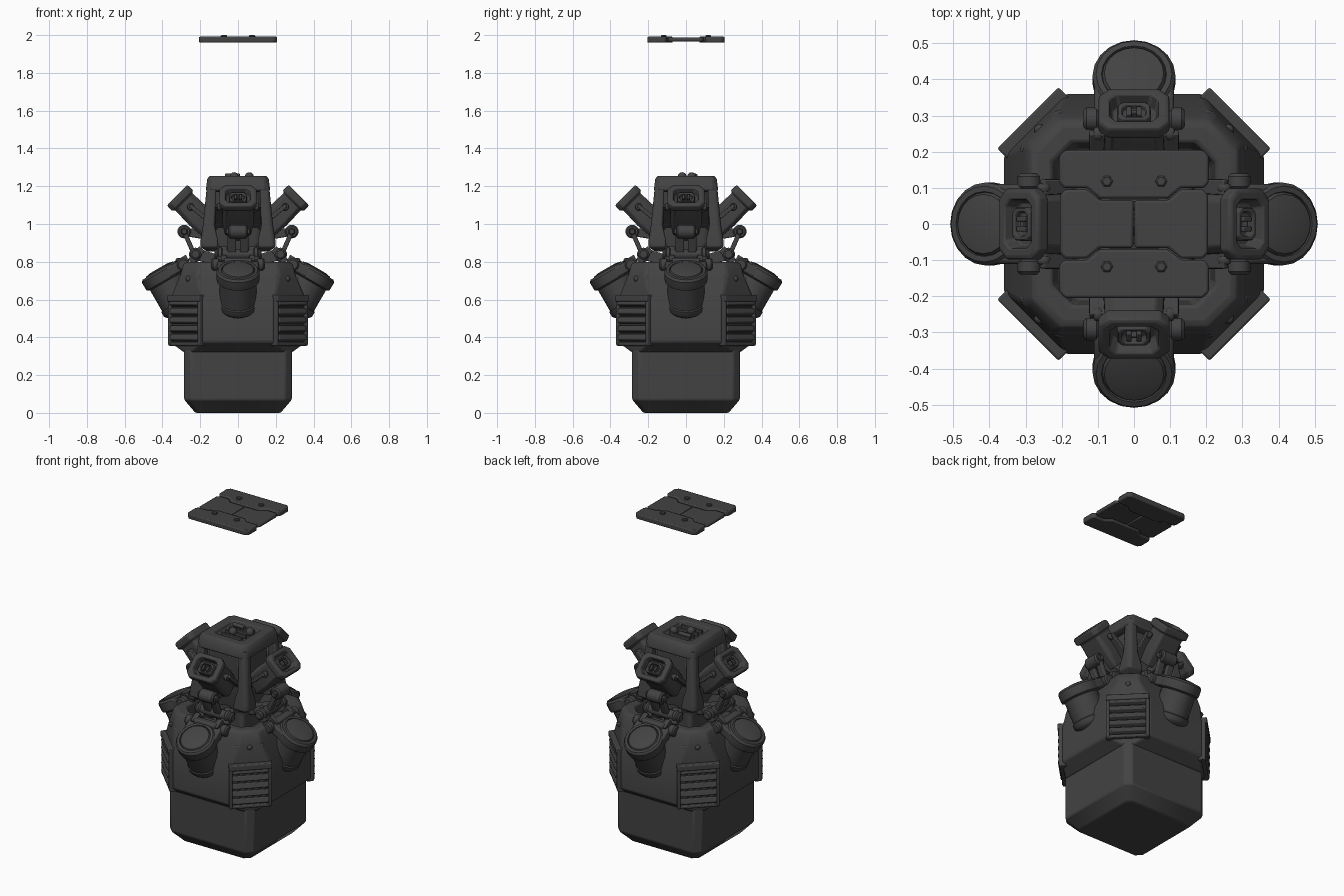
import bpy, bmesh, math
from mathutils import Matrix, Vector

if "Cube" in bpy.data.objects:
    bpy.data.objects.remove(bpy.data.objects["Cube"])

metal = bpy.data.materials.new("dark_grey_metal")
metal.diffuse_color = (0.055, 0.055, 0.055, 1)
metal.use_nodes = True
metal.node_tree.nodes["Principled BSDF"].inputs["Base Color"].default_value = metal.diffuse_color
SIDES = ("front", "right", "back", "left")
T, R = Matrix.Translation, Matrix.Rotation


def finish(name, bm, bevel=0.0, smooth=35):
    """Turn a bmesh into a shaded object with soft edges."""
    bmesh.ops.recalc_face_normals(bm, faces=bm.faces)
    for f in bm.faces:
        f.smooth = True
    for e in bm.edges:
        e.smooth = len(e.link_faces) == 2 and e.calc_face_angle(0) < math.radians(smooth)
    me = bpy.data.meshes.new(name)
    bm.to_mesh(me)
    bm.free()
    me.materials.append(metal)
    ob = bpy.data.objects.new(name, me)
    bpy.context.collection.objects.link(ob)
    if bevel:
        m = ob.modifiers.new("soft_edges", 'BEVEL')
        m.width, m.segments, m.limit_method = bevel, 2, 'ANGLE'
        m.angle_limit = math.radians(35)
    return ob


def around(ob, start=0):
    """Repeat a front part on all four sides."""
    base = ob.name
    for k in range(4):
        o = ob if k == 0 else ob.copy()
        if k:
            bpy.context.collection.objects.link(o)
        o.name = base + "_" + SIDES[k]
        o.rotation_euler.z = math.radians(start + 90 * k)


def octo(hx, hy, c, z):
    """Rectangle with its corners cut by c."""
    return [(hx - c, -hy, z), (hx, c - hy, z), (hx, hy - c, z), (hx - c, hy, z),
            (c - hx, hy, z), (-hx, hy - c, z), (-hx, c - hy, z), (c - hx, -hy, z)]


def loft(bm, rings, mat=Matrix()):
    vs = [[bm.verts.new(mat @ Vector(p)) for p in r] for r in rings]
    n = len(vs[0])
    for a, b in zip(vs, vs[1:]):
        for i in range(n):
            bm.faces.new((a[i], a[(i + 1) % n], b[(i + 1) % n], b[i]))
    bm.faces.new(vs[0][::-1])
    bm.faces.new(vs[-1])


def lathe(bm, profile, mat, n=20):
    loft(bm, [[(r * math.cos(2 * math.pi * i / n), r * math.sin(2 * math.pi * i / n), z)
               for i in range(n)] for r, z in profile], mat)


def box(bm, size, mat):
    bmesh.ops.create_cube(bm, size=1, matrix=mat @ Matrix.Diagonal((*size, 1)))


def pin(bm, radius, half, y, z, x=0, n=14):
    """Cylinder lying along x."""
    b = min(0.008, radius * 0.3)
    lathe(bm, [(radius - b, -half), (radius, b - half), (radius, half - b), (radius - b, half)],
          T((x, y, z)) @ R(math.pi / 2, 4, 'Y'), n)


def beam(bm, x, a, b, w, t):
    """Bar between two (y, z) points."""
    d = Vector((0, b[0] - a[0], b[1] - a[1]))
    mid = Vector((x, (a[0] + b[0]) / 2, (a[1] + b[1]) / 2))
    box(bm, (w, t, d.length), T(mid) @ d.to_track_quat('Z', 'X').to_matrix().to_4x4())


# lower block
bm = bmesh.new()
loft(bm, [octo(h, h, c, z) for h, c, z in
          ((.225, .03, 0), (.285, .035, .07), (.285, .035, .345))])
finish("base_block", bm, .008)

# main body with an open well in the top
bm = bmesh.new()
loft(bm, [octo(h, h, c, z) for h, c, z in
          ((.285, .04, .32), (.36, .17, .375), (.36, .17, .60), (.305, .085, .73), (.29, .08, .785),
           (.275, .075, .80), (.225, .055, .80), (.21, .05, .70))])
finish("main_body", bm, .01)

# corner vents with louvres
bm = bmesh.new()
box(bm, (.24, .05, .035), T((0, -.39, .607)))
box(bm, (.24, .04, .02), T((0, -.385, .365)))
for s in (-1, 1):
    box(bm, (.02, .04, .25), T((s * .11, -.388, .485)))
for i in range(5):
    box(bm, (.205, .05, .034), T((0, -.387, .395 + i * .046)) @ R(math.radians(-22), 4, 'X'))
around(finish("vent", bm, .006), 45)

# rivets under the rim
bm = bmesh.new()
for x, y in ((-.066, -.358), (0, -.369), (.066, -.358)):
    bmesh.ops.create_uvsphere(bm, u_segments=10, v_segments=6, radius=.016, matrix=T((x, y, .71)))
around(finish("rivets", bm, smooth=80), 45)

# lower launch tubes, tilted outward, with caps
tilt = T((0, -.415, .757)) @ R(math.radians(30), 4, 'X')
bm = bmesh.new()
lathe(bm, [(.08, -.25), (.098, -.235), (.104, -.225), (.104, -.20), (.098, -.195), (.098, -.07),
           (.113, -.062), (.115, -.05), (.115, -.012), (.105, 0), (.09, 0), (.088, -.006),
           (.082, .004), (.05, .010)], tilt)
around(finish("lower_tube", bm))

# tube mounts and hinges
bm = bmesh.new()
box(bm, (.22, .12, .055), tilt @ T((0, .055, -.036)))
box(bm, (.15, .05, .04), T((0, -.305, .80)))
around(finish("tube_mount", bm, .01))
bm = bmesh.new()
for s in (-1, 1):
    pin(bm, .033, .022, -.29, .785, s * .118)
    box(bm, (.03, .06, .05), T((s * .075, -.29, .80)) @ R(math.radians(30), 4, 'X'))
pin(bm, .02, .10, -.29, .795)
around(finish("tube_hinge", bm))

# neck and head core
bm = bmesh.new()
loft(bm, [octo(h, h, .03, z) for h, z in ((.10, .69), (.09, .80), (.135, .90), (.125, 1.20))])
finish("head_core", bm, .01)

# head corner posts with flared feet
bm = bmesh.new()
loft(bm, [[(o - w, -o, z), (o - .015, -o, z), (o, .015 - o, z), (o, w - o, z), (o - w, w - o, z)]
          for o, w, z in ((.165, .05, .855), (.20, .095, .88), (.197, .09, .92), (.185, .06, 1.0),
                          (.163, .05, 1.22))])
around(finish("head_post", bm, .01))

# head roof with a shallow recess
bm = bmesh.new()
loft(bm, [octo(h, h, c, z) for h, c, z in
          ((.15, .02, 1.17), (.17, .025, 1.18), (.165, .025, 1.235), (.15, .025, 1.255),
           (.10, .02, 1.255), (.092, .02, 1.232))])
finish("head_roof", bm, .006)

# roof fittings
bm = bmesh.new()
for i in range(4):
    box(bm, (.14, .016, .02), T((0, -.06 + i * .04, 1.24)))
for x, y in ((-.02, -.02), (.06, .03)):
    bmesh.ops.create_uvsphere(bm, u_segments=12, v_segments=8, radius=.024, matrix=T((x, y, 1.25)))
pin(bm, .012, .04, .05, 1.255, -.03)
finish("roof_fittings", bm, .004)

# upper launchers at 45 degrees with open square mouths
aim = T((0, -.322, 1.153)) @ R(math.radians(45), 4, 'X')
bm = bmesh.new()
loft(bm, [octo(hx, hy, c, z) for hx, hy, c, z in
          ((.07, .06, .015, -.25), (.085, .068, .02, -.16), (.08, .064, .02, -.05),
           (.098, .078, .025, -.04), (.098, .078, .025, -.008), (.09, .072, .025, 0),
           (.068, .052, .02, 0), (.06, .045, .018, -.045))], aim)
around(finish("upper_launcher", bm, .005))

# sights inside the launcher mouths
bm = bmesh.new()
loft(bm, [octo(hx, hy, .012, z) for hx, hy, z in
          ((.048, .036, -.05), (.045, .033, -.012), (.034, .024, -.012), (.032, .022, -.03))], aim)
for s in (-1, 1):
    box(bm, (.014, .032, .03), aim @ T((s * .014, 0, -.025)))
box(bm, (.03, .01, .024), aim @ T((0, 0, -.025)))
around(finish("launcher_sight", bm, .003))

# side plates that carry the launchers
bm = bmesh.new()
for s in (-1, 1):
    beam(bm, s * .088, (-.10, .97), (-.255, 1.10), .022, .07)
    pin(bm, .02, .012, -.25, 1.09, s * .10, 10)
around(finish("launcher_bracket", bm, .006))

# pivots and links between body and head
bm = bmesh.new()
pin(bm, .036, .05, -.285, .96)
pin(bm, .02, .066, -.285, .96, n=6)
around(finish("arm_pivot", bm))
bm = bmesh.new()
for s in (-1, 1):
    beam(bm, s * .032, (-.285, .96), (-.215, .80), .024, .045)
    beam(bm, s * .085, (-.25, .80), (-.19, .87), .04, .055)
beam(bm, 0, (-.285, .96), (-.11, .93), .045, .045)
beam(bm, 0, (-.22, .84), (-.08, .80), .06, .05)
around(finish("arm_link", bm, .006))
bm = bmesh.new()
pin(bm, .028, .125, -.225, .84)
for s in (-1, 1):
    pin(bm, .035, .015, -.225, .84, s * .095)
around(finish("arm_axle", bm))


def plate(name, pts, z0, z1, mirror):
    """Flat panel and its mirrored twin, with chamfered top."""
    for s in (1, -1):
        p = [((x * s, y) if mirror == 'X' else (x, y * s)) for x, y in pts]
        b = bmesh.new()
        loft(b, [[(x, y, z) for x, y in p] for z in (z0, z1)])
        finish(name + ("_a" if s == 1 else "_b"), b, .007)


# floating hatch: two outer strips and two middle doors
plate("hatch_strip", [(-.19, .205), (.19, .205), (.207, .188), (.207, .115), (.195, .10), (.13, .10),
                      (.095, .07), (-.095, .07), (-.13, .10), (-.195, .10), (-.207, .115),
                      (-.207, .188)], 1.96, 1.992, 'Y')
plate("hatch_door", [(.002, -.066), (.095, -.066), (.13, -.096), (.19, -.096), (.205, -.08),
                     (.205, .08), (.19, .096), (.13, .096), (.095, .066), (.002, .066)],
      1.966, 1.987, 'X')

# hatch bolts
bm = bmesh.new()
for x in (-.075, .075):
    for y in (-.118, .118):
        lathe(bm, [(.017, 1.985), (.017, 1.996), (.012, 2.0)], T((x, y, 0)), 6)
finish("hatch_bolts", bm)
